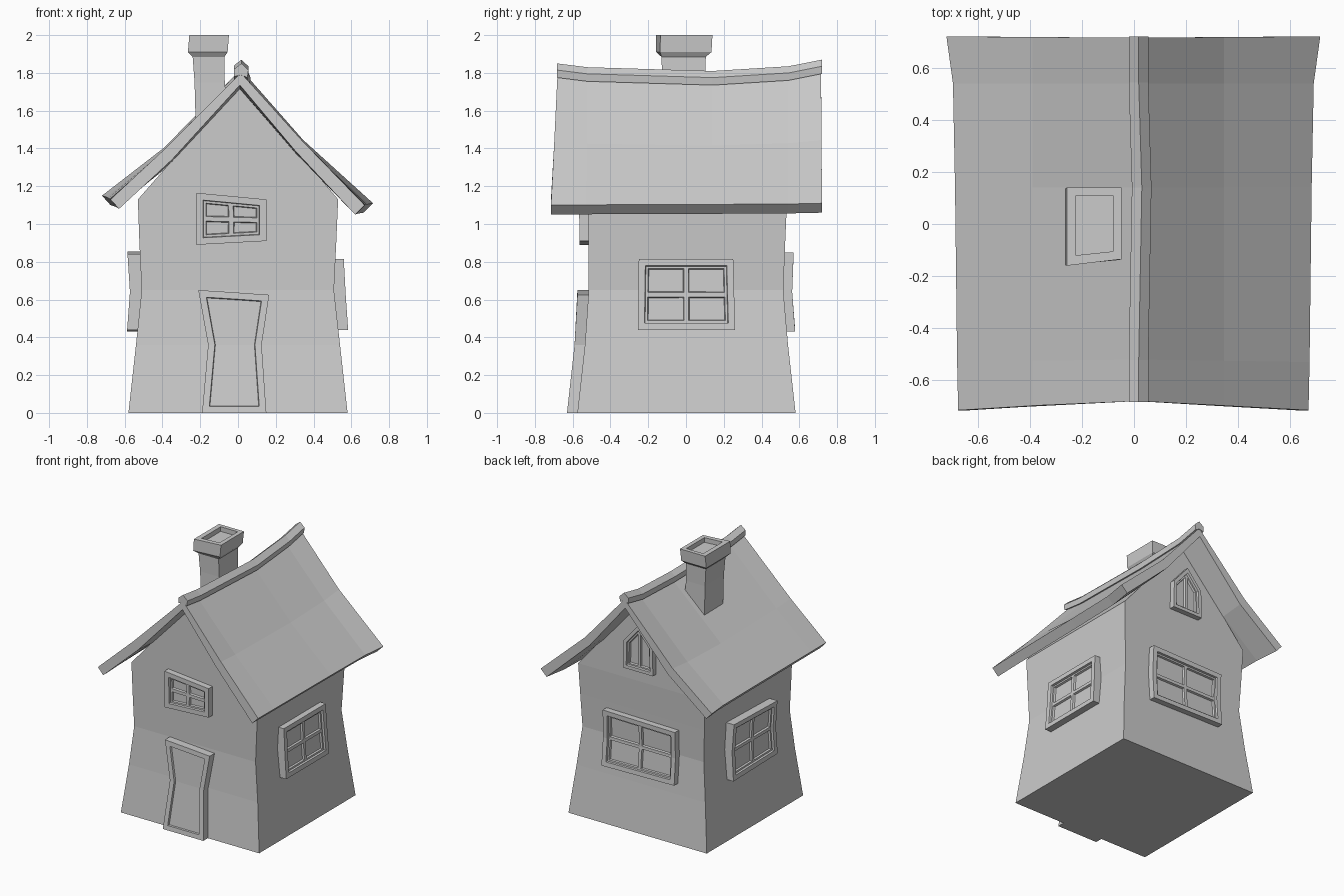
import bpy, bmesh, math
from mathutils import Vector

if "Cube" in bpy.data.objects:
    bpy.data.objects.remove(bpy.data.objects["Cube"])

grey = bpy.data.materials.new("light_grey")
grey.diffuse_color = (0.6, 0.6, 0.6, 1)
grey.use_nodes = True
grey.node_tree.nodes["Principled BSDF"].inputs["Base Color"].default_value = grey.diffuse_color


def finish(name, bm):
    me = bpy.data.meshes.new(name)
    bm.to_mesh(me)
    bm.free()
    me.materials.append(grey)
    ob = bpy.data.objects.new(name, me)
    bpy.context.collection.objects.link(ob)
    return ob


def loft(name, rings):
    """Skin closed rings of points and cap both ends."""
    bm = bmesh.new()
    vs = [[bm.verts.new(p) for p in r] for r in rings]
    n = len(vs[0])
    for a, b in zip(vs, vs[1:]):
        for i in range(n):
            j = (i + 1) % n
            bm.faces.new((a[i], a[j], b[j], b[i]))
    bm.faces.new(vs[0][::-1])
    bm.faces.new(vs[-1])
    bmesh.ops.remove_doubles(bm, verts=bm.verts[:], dist=0.0005)
    bmesh.ops.recalc_face_normals(bm, faces=bm.faces[:])
    return finish(name, bm)


def rect(x0, x1, y0, y1, z, skew=0):
    return [(x0, y0, z), (x1, y0 + skew, z), (x1, y1, z), (x0, y1, z)]


def panel(name, angle, rows, depths, border, pane=0.012):
    """Framed opening on the wall facing `angle`; rows of (u, z), bottom up."""
    a = math.radians(angle)
    out, side = Vector((math.cos(a), math.sin(a), 0)), Vector((-math.sin(a), math.cos(a), 0))
    bm = bmesh.new()
    vs = [[bm.verts.new(out * d + side * u + Vector((0, 0, z))) for u, z in r]
          for r, d in zip(rows, depths)]
    faces = []
    for lo, hi in zip(vs, vs[1:]):
        for i in range(len(lo) - 1):
            faces.append(bm.faces.new((lo[i], lo[i + 1], hi[i + 1], hi[i])))
    bm.normal_update()
    # sides running back into the wall
    rim = [e for e in bm.edges if e.is_boundary]
    new = bmesh.ops.extrude_edge_only(bm, edges=rim)["geom"]
    back = [g for g in new if isinstance(g, bmesh.types.BMVert)]
    bmesh.ops.translate(bm, verts=back, vec=out * -0.09)
    # recessed field, then recessed panes
    bmesh.ops.inset_region(bm, faces=faces, thickness=border, depth=0,
                           use_even_offset=True, use_boundary=True)
    bmesh.ops.inset_region(bm, faces=faces, thickness=0.003, depth=-0.015,
                           use_even_offset=True, use_boundary=True)
    if pane:
        bmesh.ops.inset_individual(bm, faces=faces, thickness=pane, use_even_offset=True)
        bmesh.ops.inset_individual(bm, faces=faces, thickness=0.004, depth=-0.014,
                                   use_even_offset=True)
    return finish(name, bm)


def grid(bl, br, tl, tr):
    """3 x 3 points across a four-cornered outline."""
    bl, br, tl, tr = map(Vector, (bl, br, tl, tr))
    return [[tuple(bl.lerp(tl, v).lerp(br.lerp(tr, v), u)) for u in (0, .5, 1)]
            for v in (0, .5, 1)]


# walls: waisted body rising to the gable ridge
loft("walls", [
    rect(-.58, .58, -.575, .58, 0),
    rect(-.54, .54, -.535, .54, .36),
    rect(-.51, .508, -.515, .515, .65),
    rect(-.522, .52, -.517, .525, .9),
    rect(-.53, .53, -.52, .535, 1.13),
    rect(.01, .01, -.525, .535, 1.745),
])

# roof: sagging slab, flared towards the back
roof, cap = [], []
for t, ridge_y, eave_y, top, flare, lift in (
        (0, -.68, -.715, 1.85, 0, 0),
        (.13, -.52, -.53, 1.83, .004, .003),
        (.6, .14, .14, 1.81, .012, .008),
        (.88, .54, .54, 1.835, .02, .012),
        (1, .715, .72, 1.87, .045, .02)):
    rz = top - .05
    ky = (ridge_y + eave_y) / 2
    sag = (rz - 1.80) * .5
    w = .012 if .5 < t < .7 else 0
    roof.append([
        (-.675 - flare, eave_y, 1.13 + lift), (-.39, ky, 1.395 + sag), (.015 + w, ridge_y, rz),
        (.345, ky, 1.435 + sag), (.67 + flare, eave_y, 1.10 + lift / 2),
        (.62 + flare, eave_y, 1.05 + lift / 2), (.305, ky, 1.385 + sag), (.01, ridge_y, rz - .065),
        (-.35, ky, 1.34 + sag), (-.63 - flare, eave_y, 1.08 + lift)])
    cap.append([(x + w, ridge_y - .004 * (1 - 2 * t), top + z) for x, z in
                ((-.02, -.03), (.018, 0), (.055, -.035), (.05, -.075), (.015, -.06), (-.02, -.07))])
loft("roof", roof)
loft("ridge_cap", cap)

# chimney with a flared crown and sunken top
loft("chimney", [
    rect(-.222, -.04, -.125, .1, 1.45),
    rect(-.23, -.07, -.125, .1, 1.75),
    rect(-.24, -.072, -.13, .105, 1.885),
    rect(-.265, -.055, -.158, .135, 1.91, .02),
    rect(-.258, -.048, -.16, .14, 2, .025),
    rect(-.222, -.08, -.12, .11, 2, .015),
    rect(-.222, -.08, -.12, .11, 1.965, .015),
])

# crooked front door
panel("door", -90, [
    [(-.19, 0), (-.02, 0), (.15, 0)],
    [(-.158, .36), (-.015, .36), (.125, .36)],
    [(-.21, .65), (-.02, .638), (.165, .625)]], (.63, .59, .575), .035, pane=0)

# windows
panel("front_window", -90, grid((-.22, .89), (.15, .91), (-.22, 1.165), (.15, 1.13)),
      (.565, .565, .567), .035)
panel("right_window", 0, grid((-.255, .44), (.26, .44), (-.25, .815), (.25, .815)),
      (.583, .57, .56), .035)
panel("left_window", 180, grid((-.27, .43), (.26, .44), (-.26, .855), (.26, .84)),
      (.587, .572, .585), .035)
panel("back_window", 90, grid((-.305, .43), (.305, .44), (-.3, .85), (.305, .84)),
      (.578, .562, .57), .035)

# pointed attic window at the back
panel("attic_window", 90, [
    [(-.125, 1.22), (0, 1.22), (.125, 1.22)],
    [(-.12, 1.43), (0, 1.57), (.12, 1.43)]], (.575, .575), .025, pane=.01)
